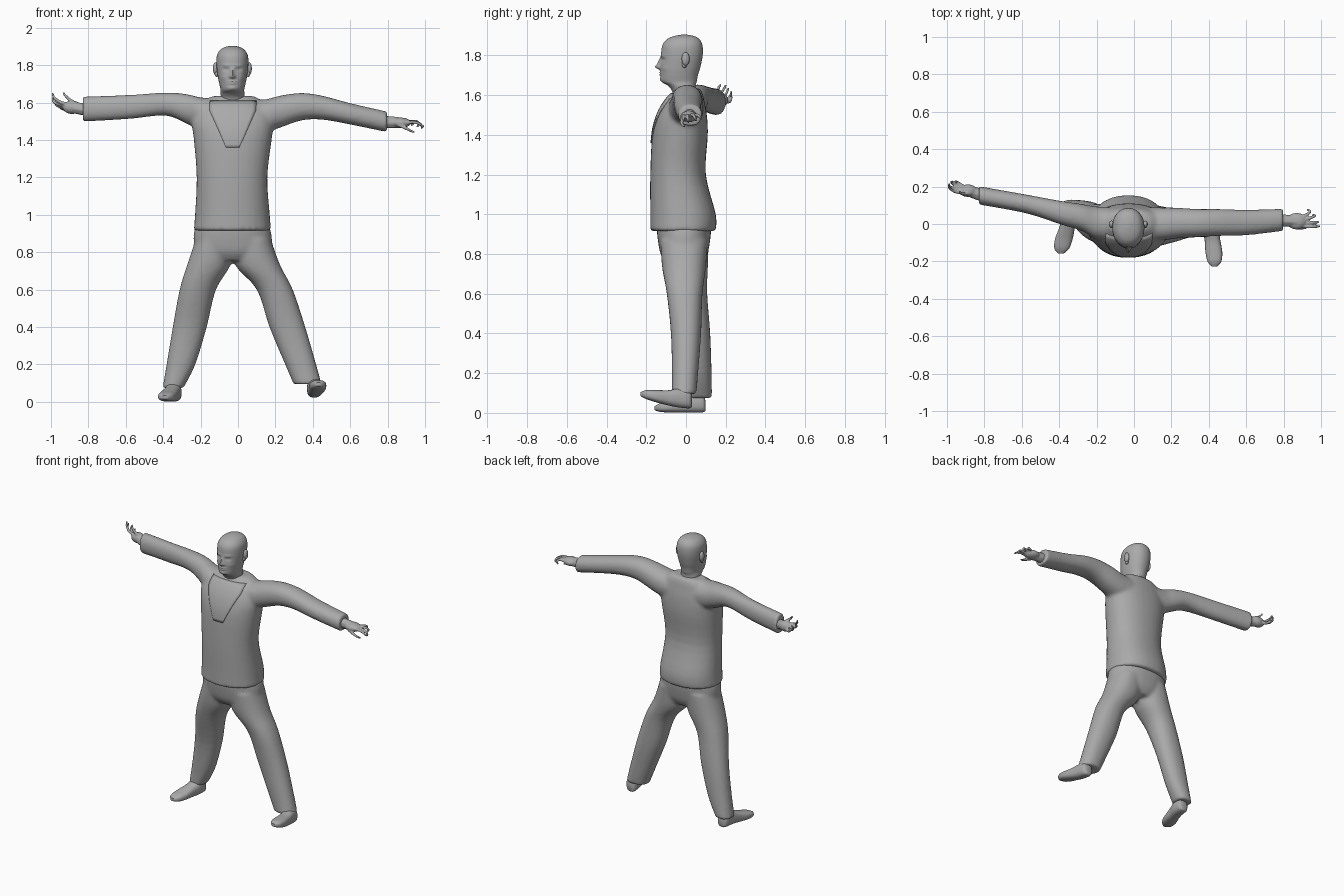
import bpy, bmesh, math
from mathutils import Vector

grey = bpy.data.materials.new("plain grey")
grey.diffuse_color = (0.4, 0.4, 0.4, 1)


def smooth_rows(rows, sub):
    """Catmull-Rom interpolation between cross-sections."""
    out = []
    for i in range(len(rows) - 1):
        p0, p1, p2, p3 = rows[max(i - 1, 0)], rows[i], rows[i + 1], rows[min(i + 2, len(rows) - 1)]
        for s in range(sub):
            t = s / sub
            out.append([0.5 * (2 * b + (c - a) * t + (2 * a - 5 * b + 4 * c - d) * t * t
                               + (3 * b - a - 3 * c + d) * t ** 3) for a, b, c, d in zip(p0, p1, p2, p3)])
    return out + [list(rows[-1])]


def loft(bm, rows, axis="z", sides=32, sub=4, e=2.2):
    """Rows are (position, centre a, radius a, centre b, radius b) along an axis."""
    order = {"z": lambda t, a, b: (a, b, t), "x": lambda t, a, b: (t, a, b), "y": lambda t, a, b: (a, t, b)}[axis]
    rings = []
    for t, ca, ra, cb, rb in smooth_rows(rows, sub):
        ring = []
        for k in range(sides):
            c, s = math.cos(k * math.tau / sides), math.sin(k * math.tau / sides)
            a = ca + ra * math.copysign(abs(c) ** (2 / e), c)
            b = cb + rb * math.copysign(abs(s) ** (2 / e), s)
            ring.append(bm.verts.new(order(t, a, b)))
        rings.append(ring)
    for r, q in zip(rings, rings[1:]):
        for k in range(sides):
            n = (k + 1) % sides
            bm.faces.new((r[k], r[n], q[n], q[k]))
    bm.faces.new(rings[0])
    bm.faces.new(rings[-1])


def ball(bm, centre, radii):
    made = bmesh.ops.create_uvsphere(bm, u_segments=16, v_segments=10, radius=1)["verts"]
    for v in made:
        v.co = Vector(centre) + Vector(x * r for x, r in zip(v.co, radii))


def finish(bm, name, voxel=0, angle=50):
    bmesh.ops.recalc_face_normals(bm, faces=bm.faces)
    me = bpy.data.meshes.new(name)
    bm.to_mesh(me)
    bm.free()
    me.materials.append(grey)
    ob = bpy.data.objects.new(name, me)
    bpy.context.collection.objects.link(ob)
    bpy.ops.object.select_all(action="DESELECT")
    ob.select_set(True)
    bpy.context.view_layer.objects.active = ob
    if voxel:
        m = ob.modifiers.new("blend", "REMESH")
        m.mode, m.voxel_size, m.use_smooth_shade = "VOXEL", voxel, True
        s = ob.modifiers.new("soften", "SMOOTH")
        s.factor, s.iterations = 0.5, 4
    else:
        bpy.ops.object.shade_smooth_by_angle(angle=math.radians(angle))
    return ob


# jacket: body and two sleeves blended together
TORSO = [(.915, -.03, .207, -.015, .165), (1.0, -.03, .2, -.015, .165), (1.2, -.032, .189, -.04, .14),
         (1.4, -.028, .208, -.03, .14), (1.5, -.028, .22, -.02, .125), (1.57, -.028, .2, -.008, .1),
         (1.61, -.026, .155, .005, .078), (1.635, -.026, .11, .01, .06)]
bm = bmesh.new()
loft(bm, TORSO)
loft(bm, [(-.1, 0, .09, 1.53, .09), (-.2, .005, .088, 1.54, .088), (-.28, .035, .072, 1.568, .078),
          (-.39, .06, .063, 1.592, .061), (-.58, .108, .05, 1.577, .064), (-.83, .153, .049, 1.565, .067)], "x")
loft(bm, [(.05, 0, .09, 1.52, .09), (.15, 0, .088, 1.53, .088), (.23, .005, .082, 1.553, .085),
          (.34, .005, .075, 1.578, .073), (.45, .008, .072, 1.573, .064), (.6, .008, .068, 1.54, .057),
          (.797, .022, .059, 1.497, .055)], "x")
finish(bm, "jacket", .011)

# trousers: hips and two legs blended together
bm = bmesh.new()
loft(bm, [(.935, -.03, .2, -.01, .138), (.87, -.028, .21, -.01, .132), (.8, -.025, .2, -.01, .118),
          (.755, -.025, .13, -.008, .09)])
loft(bm, [(.87, -.12, .105, -.005, .12), (.73, -.157, .116, .0, .11), (.6, -.215, .097, .015, .092),
          (.4, -.258, .091, .05, .072), (.2, -.305, .077, .064, .065), (.075, -.347, .056, .068, .063)])
loft(bm, [(.87, .07, .105, -.01, .12), (.73, .106, .12, -.01, .11), (.6, .197, .096, -.007, .09),
          (.4, .264, .096, 0, .076), (.2, .335, .083, -.005, .066), (.095, .372, .075, -.01, .062)])
finish(bm, "trousers", .011)

# shirt front: thin shield-shaped panel lying on the chest
rows = smooth_rows(TORSO, 8)
bm = bmesh.new()
grid = []
for i in range(15):
    z = 1.36 + .25 * i / 14
    lo = max((r for r in rows if r[0] <= z), key=lambda r: r[0])
    hi = min((r for r in rows if r[0] > z), key=lambda r: r[0])
    f = (z - lo[0]) / (hi[0] - lo[0])
    _, cx, rx, cy, ry = [a + (b - a) * f for a, b in zip(lo, hi)]
    half = .035 + .09 * min(1, (z - 1.36) / .2)
    line = []
    for k in range(13):
        dx = half * (k / 6 - 1)
        y = cy - ry * max(0, 1 - abs(dx / rx) ** 2.2) ** (1 / 2.2)
        line.append(bm.verts.new((cx + dx, y - .005, z)))
    grid.append(line)
for p, q in zip(grid, grid[1:]):
    for k in range(12):
        bm.faces.new((p[k], p[k + 1], q[k + 1], q[k]))
shirt = finish(bm, "shirt_front")
shirt.modifiers.new("thickness", "SOLIDIFY").thickness = .006

# head and neck, with the face pressed in and pulled out by soft bumps
bm = bmesh.new()
loft(bm, [(1.57, -.028, .07, .0, .06), (1.62, -.028, .064, -.01, .06), (1.648, -.029, .064, -.022, .07),
          (1.668, -.03, .063, -.034, .088), (1.7, -.03, .07, -.034, .094), (1.74, -.03, .078, -.028, .1),
          (1.8, -.03, .085, -.021, .105), (1.85, -.03, .083, -.018, .101), (1.88, -.03, .067, -.014, .083),
          (1.896, -.03, .043, -.01, .054), (1.904, -.03, .012, -.008, .015)], sides=72, sub=8, e=2.15)
BUMPS = [(0, 1.742, .011, .012, -.026), (0, 1.765, .008, .018, -.014), (0, 1.713, .02, .005, -.007),
         (0, 1.702, .018, .005, -.006), (0, 1.677, .022, .012, -.006), (0, 1.7075, .02, .002, .004)]
for s in (-1, 1):
    BUMPS += [(s * .034, 1.778, .015, .009, .012), (s * .034, 1.779, .008, .005, -.006),
              (s * .034, 1.797, .02, .006, -.005), (s * .013, 1.738, .006, .006, -.006),
              (s * .05, 1.735, .018, .015, -.004)]
for v in bm.verts:
    if v.co.y < -.05:
        x, z = v.co.x + .03, v.co.z
        v.co.y += sum(a * math.exp(-((x - bx) / sx) ** 2 - ((z - bz) / sz) ** 2) for bx, bz, sx, sz, a in BUMPS)
finish(bm, "head", angle=80)

# ears
for side, s in (("left", 1), ("right", -1)):
    bm = bmesh.new()
    ball(bm, (-.03 + s * .09, -.002, 1.782), (.014, .02, .034))
    ball(bm, (-.03 + s * .084, -.008, 1.755), (.011, .013, .018))
    finish(bm, side + "_ear")


def tube(bm, pts, r0, r1):
    """Tapered round tube through points, used for wrists and fingers."""
    pts = [Vector(p) for p in smooth_rows(pts, 4)]
    old = None
    for i, p in enumerate(pts):
        d = (pts[min(i + 1, len(pts) - 1)] - pts[max(i - 1, 0)]).normalized()
        u = d.cross(Vector((.3, .5, .81))).normalized()
        w = d.cross(u)
        r = r0 + (r1 - r0) * i / (len(pts) - 1)
        ring = [bm.verts.new(p + r * (u * math.cos(k * math.tau / 8) + w * math.sin(k * math.tau / 8)))
                for k in range(8)]
        if old:
            for k in range(8):
                bm.faces.new((old[k], old[(k + 1) % 8], ring[(k + 1) % 8], ring[k]))
        else:
            bm.faces.new(ring)
        old = ring
    bm.faces.new(old)


def hand(name, wrist, palm, size, fingers):
    bm = bmesh.new()
    tube(bm, [wrist, palm], .036, .03)
    ball(bm, palm, size)
    for f in fingers:
        tube(bm, f, .0105, .006)
    finish(bm, name, .005)


# hands with bent, spread fingers
hand("right_hand", (-.80, .15, 1.56), (-.888, .178, 1.575), (.05, .034, .036), [
    [(-.91, .165, 1.59), (-.955, .172, 1.605), (-.985, .19, 1.63), (-.992, .2, 1.652)],
    [(-.92, .178, 1.585), (-.965, .19, 1.592), (-.99, .205, 1.612), (-.985, .215, 1.635)],
    [(-.92, .19, 1.575), (-.96, .21, 1.58), (-.978, .225, 1.6), (-.965, .228, 1.62)],
    [(-.91, .198, 1.565), (-.94, .22, 1.568), (-.955, .228, 1.585), (-.945, .228, 1.602)],
    [(-.87, .165, 1.595), (-.905, .16, 1.62), (-.925, .165, 1.64), (-.935, .175, 1.652)]])
hand("left_hand", (.77, .02, 1.497), (.87, .015, 1.492), (.055, .045, .028), [
    [(.9, -.012, 1.493), (.945, -.015, 1.495), (.975, -.014, 1.483), (.995, -.012, 1.468)],
    [(.91, .006, 1.493), (.955, .008, 1.495), (.98, .01, 1.48), (.985, .012, 1.46)],
    [(.91, .024, 1.495), (.95, .035, 1.5), (.968, .045, 1.485), (.955, .05, 1.468)],
    [(.9, .04, 1.495), (.932, .055, 1.5), (.94, .07, 1.49), (.925, .077, 1.478)],
    [(.86, -.018, 1.48), (.9, -.022, 1.462), (.925, -.016, 1.448), (.945, -.008, 1.442)]])

# shoes, lofted from heel to toe
bm = bmesh.new()
loft(bm, [(.098, -.34, .018, .035, .025), (.085, -.34, .036, .045, .042), (.03, -.345, .042, .05, .048),
          (-.02, -.358, .042, .042, .04), (-.08, -.375, .047, .032, .03), (-.13, -.386, .04, .027, .022),
          (-.158, -.39, .015, .024, .01)], "y", e=2.6)
finish(bm, "right_shoe")
bm = bmesh.new()
loft(bm, [(.03, .405, .02, .06, .03), (.015, .407, .037, .068, .045), (-.04, .412, .042, .075, .047),
          (-.09, .42, .042, .076, .038), (-.15, .427, .045, .084, .031), (-.2, .43, .037, .092, .023),
          (-.228, .43, .014, .094, .01)], "y", e=2.6)
finish(bm, "left_shoe")
